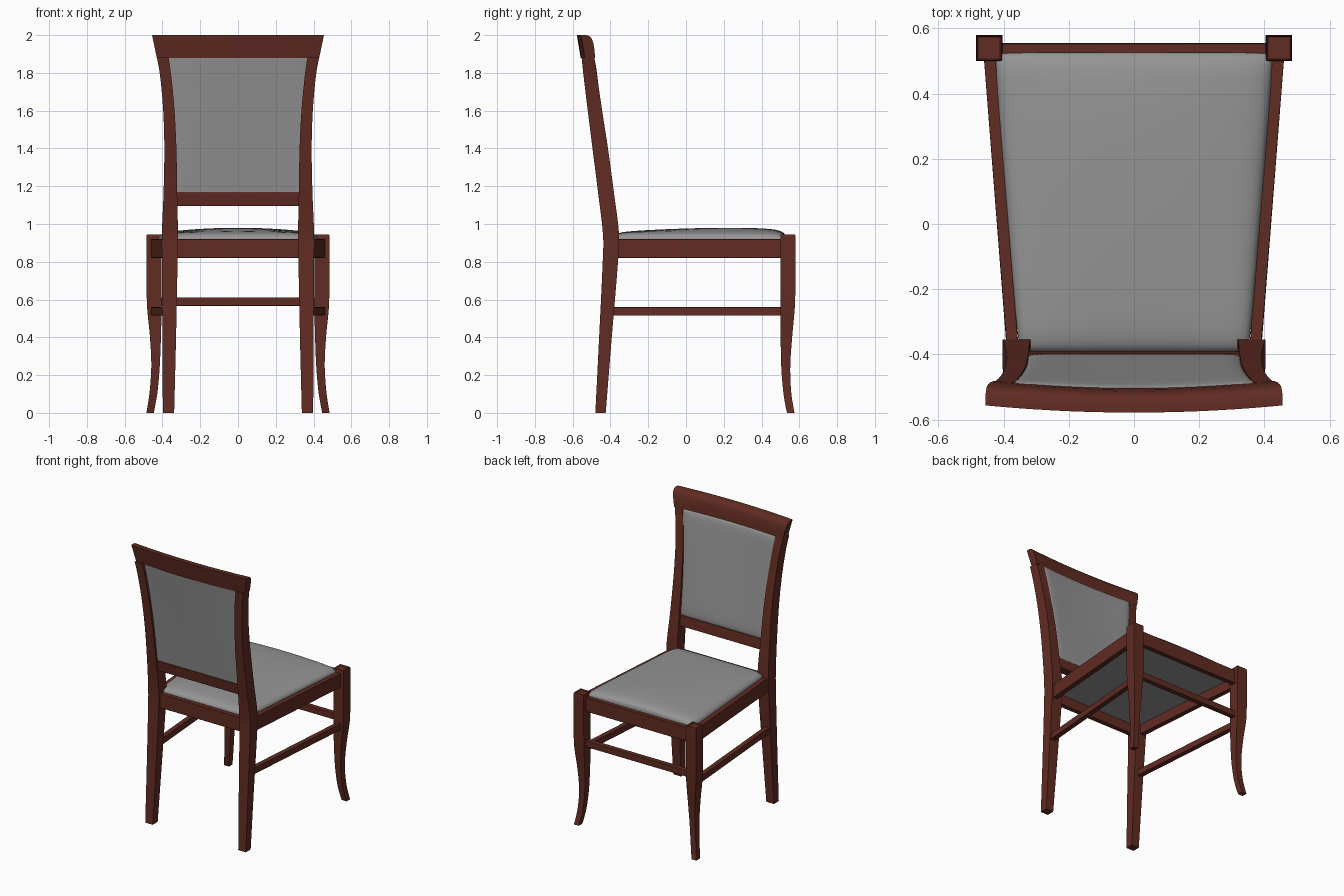
import bpy, math

if "Cube" in bpy.data.objects:
    bpy.data.objects.remove(bpy.data.objects["Cube"])


def material(name, rgb):
    m = bpy.data.materials.new(name)
    m.diffuse_color = (*rgb, 1)
    m.use_nodes = True
    m.node_tree.nodes["Principled BSDF"].inputs["Base Color"].default_value = m.diffuse_color
    return m


WOOD = material("mahogany wood", (0.12, 0.025, 0.016))
FABRIC = material("grey fabric", (0.30, 0.30, 0.30))


def make(name, verts, faces, mat, mirror=False, bevel=0.0, angle=35):
    me = bpy.data.meshes.new(name)
    me.from_pydata(verts, [], faces)
    me.materials.append(mat)
    ob = bpy.data.objects.new(name, me)
    bpy.context.collection.objects.link(ob)
    bpy.ops.object.select_all(action='DESELECT')
    ob.select_set(True)
    bpy.context.view_layer.objects.active = ob
    bpy.ops.object.mode_set(mode='EDIT')
    bpy.ops.mesh.select_all(action='SELECT')
    bpy.ops.mesh.normals_make_consistent(inside=False)
    bpy.ops.object.mode_set(mode='OBJECT')
    bpy.ops.object.shade_smooth_by_angle(angle=math.radians(angle))
    if bevel:
        b = ob.modifiers.new("soft edges", 'BEVEL')
        b.width, b.segments = bevel, 2
        b.limit_method, b.angle_limit = 'ANGLE', math.radians(50)
    if mirror:
        ob.modifiers.new("mirror", 'MIRROR')
    return ob


def loft(name, rings, mat, **kw):
    """Skin a row of closed rings and cap both ends."""
    n = len(rings[0])
    verts = [p for r in rings for p in r]
    faces = [(i * n + j, i * n + (j + 1) % n, (i + 1) * n + (j + 1) % n, (i + 1) * n + j)
             for i in range(len(rings) - 1) for j in range(n)]
    faces += [tuple(range(n)), tuple(range(len(verts) - n, len(verts)))]
    return make(name, verts, faces, mat, **kw)


def smooth_rows(rows, steps=5):
    """Catmull-Rom interpolation of rows of numbers."""
    out = []
    for i in range(len(rows) - 1):
        p = [rows[max(0, min(len(rows) - 1, i + k))] for k in (-1, 0, 1, 2)]
        for s in range(steps):
            t = s / steps
            out.append([0.5 * (2 * b + (c - a) * t + (2 * a - 5 * b + 4 * c - d) * t * t
                               + (3 * b - a - 3 * c + d) * t ** 3) for a, b, c, d in zip(*p)])
    return out + [list(rows[-1])]


def post(name, rows):
    rings = [[(xi, yb, z), (xo, yb, z), (xo, yf, z), (xi, yf, z)]
             for z, xi, xo, yb, yf in smooth_rows(rows)]
    return loft(name, rings, WOOD, mirror=True)


def beam(name, a, b, width, z0, z1, mirror=False):
    """Straight bar between two plan points."""
    dx, dy = b[0] - a[0], b[1] - a[1]
    l = math.hypot(dx, dy)
    nx, ny = -dy / l * width / 2, dx / l * width / 2
    rings = [[(p[0] - nx, p[1] - ny, z0), (p[0] + nx, p[1] + ny, z0),
              (p[0] + nx, p[1] + ny, z1), (p[0] - nx, p[1] - ny, z1)] for p in (a, b)]
    return loft(name, rings, WOOD, mirror=mirror, bevel=0.003)


# Rear legs running up into the back posts: z, inner x, outer x, back y, front y
POST = [(0, .338, .398, -.48, -.425), (.4, .328, .4, -.46, -.393), (.8, .32, .403, -.441, -.36),
        (.95, .318, .403, -.44, -.355), (1.17, .322, .394, -.466, -.382),
        (1.4, .326, .39, -.495, -.413), (1.6, .336, .396, -.52, -.444),
        (1.78, .353, .412, -.542, -.47), (1.885, .368, .43, -.553, -.486)]
post("back_post", POST)

# Sabre front legs with square heads
post("front_leg", [(0, .446, .485, .535, .575), (.04, .438, .478, .526, .567),
                   (.12, .425, .467, .514, .556), (.25, .414, .459, .504, .552),
                   (.4, .408, .466, .501, .562), (.52, .405, .478, .5, .573),
                   (.6, .404, .483, .5, .578), (.75, .404, .484, .5, .579),
                   (.93, .404, .484, .5, .579), (.937, .41, .478, .506, .573)])

# Curved crest rail
PROFILE = [(-.558, 1.88), (-.578, 2.0), (-.55, 2.0), (-.535, 1.996), (-.522, 1.983),
           (-.513, 1.96), (-.507, 1.925), (-.503, 1.88)]
rings = []
for i in range(25):
    u = i / 12 - 1
    rings.append([(u * (.43 + .025 * (z - 1.88) / .12), y + .022 * u * u, z)
                  for y, z in PROFILE])
loft("crest_rail", rings, WOOD)

# Lower back rail, tilted with the posts
loft("lower_back_rail", [[(x, -.448, 1.095), (x, -.389, 1.095), (x, -.397, 1.17), (x, -.458, 1.17)]
                         for x in (-.335, .335)], WOOD, bevel=0.003)

# Seat frame
beam("side_seat_rail", (.371, -.39), (.443, .52), .036, .82, .92, True)
beam("front_seat_rail", (-.42, .537), (.42, .537), .034, .82, .92)
beam("back_seat_rail", (-.34, -.408), (.34, -.408), .034, .82, .92)

# Stretchers
beam("side_stretcher", (.371, -.4), (.443, .52), .036, .515, .56, True)
beam("front_stretcher", (-.41, .537), (.41, .537), .036, .567, .612)


def pad(name, n, front, back):
    """Closed upholstered pad from two surfaces over u, v in -1..1."""
    ts = [math.sin(math.pi / 2 * (2 * i / n - 1)) for i in range(n + 1)]
    m = n + 1
    verts = [f(u, v) for f in (front, back) for v in ts for u in ts]
    faces = []
    for o in (0, m * m):
        faces += [(o + j * m + i, o + j * m + i + 1, o + (j + 1) * m + i + 1, o + (j + 1) * m + i)
                  for j in range(n) for i in range(n)]
    edge = [i for i in range(m)] + [j * m + n for j in range(1, m)] \
        + [n * m + i for i in range(n - 1, -1, -1)] + [j * m for j in range(n - 1, 0, -1)]
    for a, b in zip(edge, edge[1:] + edge[:1]):
        faces.append((a, b, m * m + b, m * m + a))
    return make(name, verts, faces, FABRIC, angle=50)


def puff(u, v):
    return math.sqrt(max(0, (1 - abs(u) ** 14) * (1 - abs(v) ** 14)))


# Seat cushion: domed top, highest towards the open edge, flat underside
def seat_plan(u, v):
    y = .067 + .459 * v * (1 - .012 * u ** 8)
    return u * (.391 + .037 * v) * (1 - .012 * v ** 8), y


def seat_top(u, v):
    d = (v - .4) / (1.4 if v < .4 else .9)
    return (*seat_plan(u, v), .921 + .034 * puff(u, v) + .025 * (1 - u * u) * (1 - d * d))


pad("seat_cushion", 32, seat_top, lambda u, v: (*seat_plan(u, v), .89))

# Back panel: follows the posts and the bow of the crest rail
ROWS = smooth_rows(POST, 12)


def panel(u, v, y0, y1, bulge):
    z = 1.165 + .72 * (v + 1) / 2
    t = (v + 1) / 2
    inner = min(ROWS, key=lambda r: abs(r[0] - z))[1] + .006
    return (u * inner, y0 + (y1 - y0) * t + .016 * t * u * u + bulge * puff(u, v), z)


pad("back_panel", 28, lambda u, v: panel(u, v, -.406, -.507, .014),
    lambda u, v: panel(u, v, -.45, -.552, 0))
